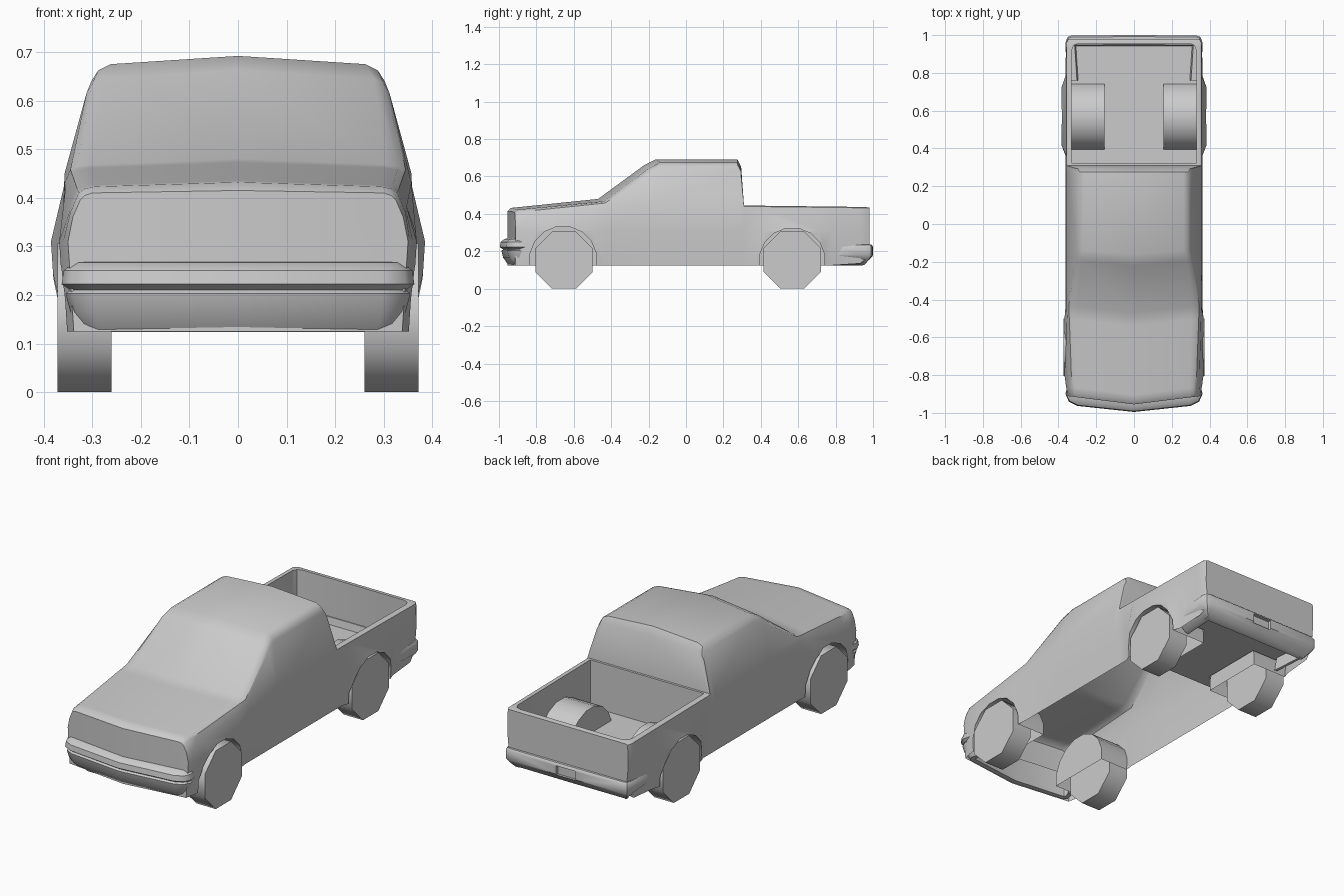
import bpy, bmesh, math

if "Cube" in bpy.data.objects:
    bpy.data.objects.remove(bpy.data.objects["Cube"])


def make(name, bm):
    bmesh.ops.recalc_face_normals(bm, faces=bm.faces)
    me = bpy.data.meshes.new(name)
    bm.to_mesh(me)
    bm.free()
    ob = bpy.data.objects.new(name, me)
    bpy.context.collection.objects.link(ob)
    return ob


def loft(name, rings, split_caps=False):
    """Closed rings joined into a solid; caps optionally split at x = 0."""
    bm = bmesh.new()
    vs = [[bm.verts.new(p) for p in r] for r in rings]
    n = len(rings[0])
    for a, b in zip(vs, vs[1:]):
        for i in range(n):
            j = (i + 1) % n
            bm.faces.new((a[i], a[j], b[j], b[i]))
    for r in (vs[0], vs[-1]):
        if split_caps:
            h = n // 2
            bm.faces.new(r[:h + 1])
            bm.faces.new(r[h:] + r[:1])
        else:
            bm.faces.new(r)
    return make(name, bm)


def x_prism(name, cy, cz, r, sides, x0, x1):
    angs = [2 * math.pi * (i + 0.5) / sides for i in range(sides)]
    return loft(name, [[(x, cy + r * math.cos(a), cz + r * math.sin(a)) for a in angs]
                       for x in (x0, x1)])


def cut(ob, tool):
    m = ob.modifiers.new("cut", 'BOOLEAN')
    m.operation, m.solver, m.object = 'DIFFERENCE', 'EXACT', tool
    bpy.context.view_layer.update()
    me = bpy.data.meshes.new_from_object(ob.evaluated_get(bpy.context.evaluated_depsgraph_get()))
    ob.modifiers.clear()
    ob.data = me
    bpy.data.objects.remove(tool)


def smooth(ob, deg):
    bpy.ops.object.select_all(action='DESELECT')
    ob.select_set(True)
    bpy.context.view_layer.objects.active = ob
    bpy.ops.object.shade_smooth_by_angle(angle=math.radians(deg))


def interp(table, y):
    for a, b in zip(table, table[1:]):
        if a[0] <= y <= b[0]:
            t = (y - a[0]) / (b[0] - a[0])
            return [p + (q - p) * t for p, q in zip(a, b)]
    return list(table[0] if y < table[0][0] else table[-1])


# Upper body: y, forward bow, belt x/z, shoulder x/z, top edge x/z, centre z
UPPER = [
    (-.91, .045, .340, .36, .325, .395, .300, .410, .415),
    (-.89, .045, .345, .37, .328, .410, .295, .423, .432),
    (-.43, .040, .357, .43, .345, .458, .305, .468, .480),
    (-.19, .030, .357, .45, .312, .615, .280, .645, .663),
    (-.13, .030, .357, .45, .302, .640, .262, .675, .692),
    (.275, 0, .357, .45, .302, .640, .262, .675, .692),
    (.295, 0, .357, .45, .312, .600, .275, .640, .650),
    (.31, 0, .358, .425, .357, .440, .345, .445, .445),
    (.96, 0, .358, .42, .357, .432, .345, .437, .437),
    (.98, 0, .348, .42, .347, .430, .335, .433, .433),
]
# Lower body with wheel flares: y, half width, bottom z
LOWER = [(-.91, .350, .125), (-.86, .360, .125), (-.80, .368, .125), (-.50, .368, .125),
         (-.43, .362, .125), (.36, .362, .125), (.42, .385, .125), (.72, .385, .125),
         (.78, .364, .125), (.93, .360, .135), (.98, .350, .170)]

rings = []
for y in sorted({r[0] for r in UPPER} | {r[0] for r in LOWER}):
    _, bow, x2, z2, x3, z3, x4, z4, zc = interp(UPPER, y)
    _, xw, zb = interp(LOWER, y)
    mid = ((x3 + x4) / 2 + .14 * (x3 - x4), (z3 + z4) / 2 + .14 * (z4 - z3))
    half = [(xw - .012, zb), (xw, .31), (x2, z2), (x3, z3), mid, (x4, z4)]
    ring = [(0, zb)] + half + [(0, zc)] + [(-x, z) for x, z in reversed(half)]
    rings.append([(x, y - bow * (1 - abs(x) / .36), z) for x, z in ring])
body = loft("body", rings, True)

# Cargo bed, leaving wheel housings standing inside it
plan = [(.33, .322), (.33, .92), (.32, .945), (.295, .955)]
plan += [(-x, y) for x, y in reversed(plan)]
bed = loft("bed_cutter", [[(x, y, z) for x, y in plan] for z in (.20, .8)])
for s in (-1, 1):
    cut(bed, x_prism("housing", .568, .15, .183, 16, s * .157, s * .5))
cut(body, bed)

# Wheel wells
for s in (-1, 1):
    cut(body, x_prism("front_well", -.657, .155, .180, 16, s * .19, s * .5))
    cut(body, x_prism("rear_well", .568, .15, .176, 16, s * .165, s * .5))

# Open underside
bm = bmesh.new()
bm.from_mesh(body.data)
under = [f for f in bm.faces if f.normal.z < -.7 and f.calc_center_median().z < .16]
bmesh.ops.delete(bm, geom=under, context='FACES')
bm.to_mesh(body.data)
bm.free()
smooth(body, 32)


# Bumpers: profile (inset, z) swept along half path (x, y, normal x, normal y)
def bumper(name, path, profile):
    full = path + [(-x, y, -nx, ny) for x, y, nx, ny in reversed(path[:-1])]
    return loft(name, [[(x - d * nx, y - d * ny, z) for d, z in profile]
                       for x, y, nx, ny in full])


front = bumper("front_bumper",
               [(.350, -.845, 1, 0), (.363, -.90, 1, -.3), (.345, -.94, .8, -.7),
                (.30, -.963, .3, -1), (0, -.995, 0, -1)],
               [(.06, .268), (.025, .267), (.004, .25), (0, .222), (.018, .21),
                (.008, .203), (.018, .165), (.045, .127), (.07, .127)])
smooth(front, 40)

rear = bumper("rear_bumper",
              [(.352, .76, 1, 0), (.364, .955, 1, .2), (.352, .99, .7, .7),
               (.33, .998, .2, 1), (0, 1.0, 0, 1)],
              [(.05, .237), (.008, .235), (0, .225), (0, .178), (.02, .155),
               (.05, .128), (.07, .124)])
# Plate recess
cut(rear, loft("plate_cutter", [[(x, y, z) for x, y in
    ((-.055, .982), (.055, .982), (.055, 1.1), (-.055, 1.1))] for z in (.172, .222)]))
smooth(rear, 40)

# Eight-sided wheels
for side, s in (("right", 1), ("left", -1)):
    for end, y in (("front", -.652), ("rear", .568)):
        w = x_prism(f"{end}_{side}_wheel", y, .153, .153 / math.cos(math.pi / 8), 8,
                    s * .26, s * .372)
        smooth(w, 50)
